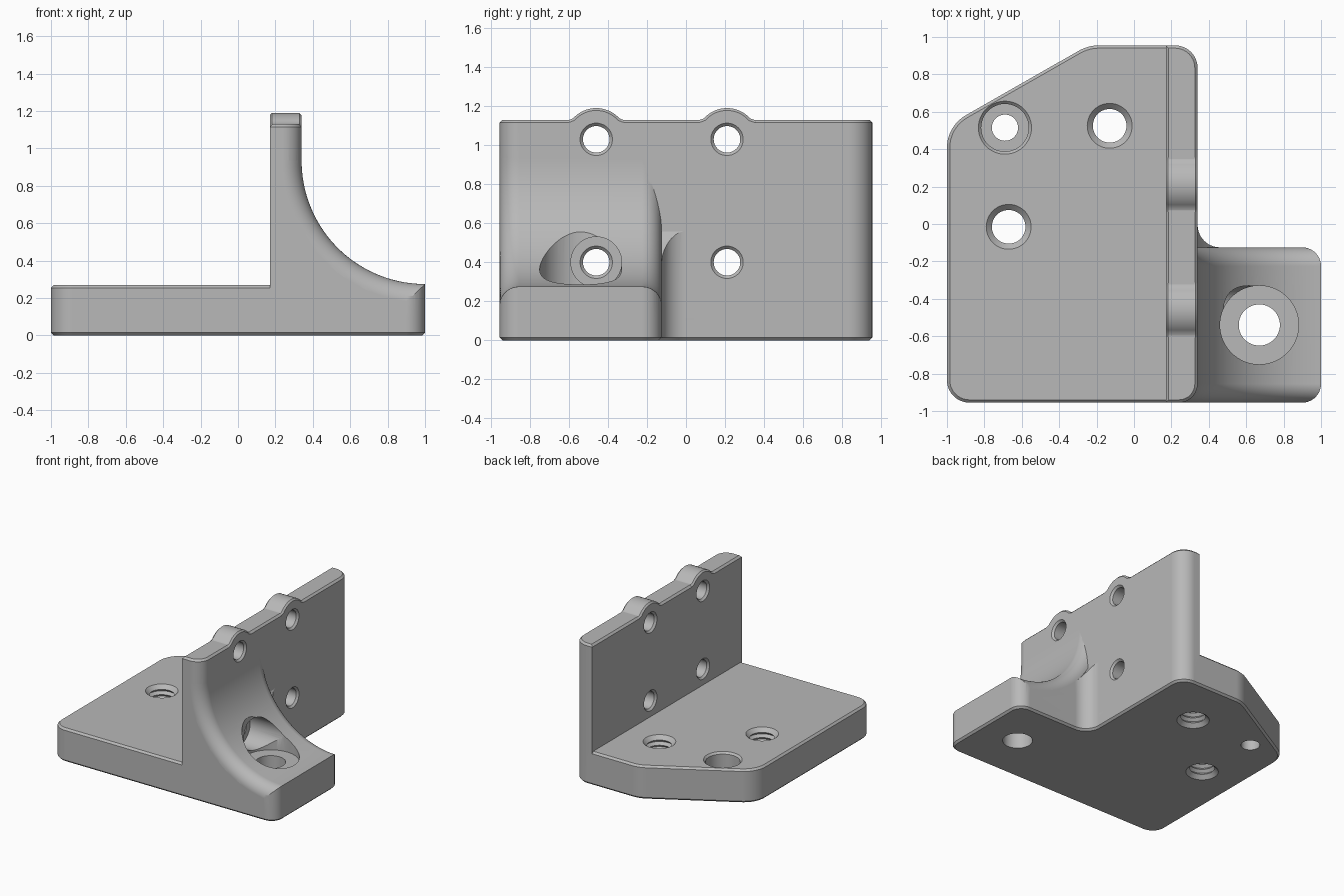
import bpy, bmesh, math
from mathutils import Vector, Matrix

cube = bpy.data.objects.get("Cube")
if cube:
    bpy.data.objects.remove(cube, do_unlink=True)

metal = bpy.data.materials.new("grey metal")
metal.use_nodes = True
grey = (0.48, 0.48, 0.48, 1)
metal.diffuse_color = grey
metal.node_tree.nodes["Principled BSDF"].inputs["Base Color"].default_value = grey

FRONT, BACK, RIB = -0.955, 0.955, -0.125   # y limits of plate and rib
PLATE = 0.27                               # plate thickness
W0, W1 = 0.17, 0.34                        # wall faces in x
ROUND = 0.1                                # rib edge radius
X, Y, Z = Vector((1, 0, 0)), Vector((0, 1, 0)), Vector((0, 0, 1))


def finish(name, bm):
    bmesh.ops.recalc_face_normals(bm, faces=bm.faces)
    mesh = bpy.data.meshes.new(name)
    bm.to_mesh(mesh)
    bm.free()
    mesh.materials.append(metal)
    obj = bpy.data.objects.new(name, mesh)
    bpy.context.collection.objects.link(obj)
    return obj


def rounded(corners, steps=10):
    """Outline from (x, y, radius) corners, each turned into an arc."""
    out = []
    for i, (x, y, r) in enumerate(corners):
        p = Vector((x, y))
        a = (Vector(corners[i - 1][:2]) - p).normalized()
        b = (Vector(corners[(i + 1) % len(corners)][:2]) - p).normalized()
        if r == 0:
            out.append(p)
            continue
        half = a.angle(b) / 2
        centre = p + (a + b).normalized() * r / math.sin(half)
        start = p + a * r / math.tan(half) - centre
        end = p + b * r / math.tan(half) - centre
        sweep = math.atan2(start.cross(end), start.dot(end))
        for k in range(steps + 1):
            out.append(centre + Matrix.Rotation(sweep * k / steps, 2) @ start)
    return out


def prism(name, outline, low, high, place=lambda u, v, w: (u, v, w), chamfer=0.0):
    bm = bmesh.new()
    rims = [[bm.verts.new(place(u, v, w)) for u, v in outline] for w in (low, high)]
    caps = [bm.faces.new(r) for r in rims]
    n = len(outline)
    for i in range(n):
        j = (i + 1) % n
        bm.faces.new((rims[0][i], rims[0][j], rims[1][j], rims[1][i]))
    bmesh.ops.recalc_face_normals(bm, faces=bm.faces)
    if chamfer:
        edges = [e for c in caps for e in c.edges]
        bmesh.ops.bevel(bm, geom=edges, offset=chamfer, segments=1, affect='EDGES')
    return finish(name, bm)


def lathe(name, profile, origin, axis, sides=48):
    """Solid of revolution from (radius, height) points."""
    bm = bmesh.new()
    turn = Z.rotation_difference(axis)
    rings = []
    for r, h in profile:
        ring = []
        for k in range(sides):
            t = math.tau * k / sides
            ring.append(bm.verts.new(Vector(origin) + turn @ Vector((r * math.cos(t), r * math.sin(t), h))))
        rings.append(ring)
    for a, b in zip(rings, rings[1:]):
        for k in range(sides):
            m = (k + 1) % sides
            bm.faces.new((a[k], a[m], b[m], b[k]))
    bm.faces.new(rings[0])
    bm.faces.new(rings[-1])
    return finish(name, bm)


def combine(target, tool, operation):
    mod = target.modifiers.new(operation, 'BOOLEAN')
    mod.operation, mod.object, mod.solver = operation, tool, 'EXACT'
    bpy.context.view_layer.objects.active = target
    bpy.ops.object.modifier_apply(modifier=mod.name)
    bpy.data.objects.remove(tool, do_unlink=True)


# Base plate with the foot on the left side
plate = [(-1, FRONT, 0.12), (1, FRONT, ROUND), (1, RIB, ROUND), (W1, RIB, 0.12),
         (W1, BACK, 0.12), (-0.245, BACK, 0.22), (-1, 0.524, 0.2)]
bracket = prism("bracket", rounded(plate), 0, PLATE, chamfer=0.015)

# Curved rib: a block scooped out by a flared drum
rib_outline = [(0.2, FRONT, 0), (1, FRONT, ROUND), (1, RIB, ROUND), (W1, RIB, 0.12),
               (W1, 0.05, 0), (0.2, 0.05, 0)]
rib = prism("rib", rounded(rib_outline), 0.1, 0.935)
combine(bracket, rib, 'UNION')
arc = 1 - W1
steps = 10
flare = []
for k in range(steps + 1):
    t = math.pi / 2 * k / steps
    flare.append((arc + ROUND * (1 - math.sin(t)), ROUND * (1 - math.cos(t))))
drum = [(arc + ROUND, FRONT - 0.2)] + [(r, FRONT + d) for r, d in flare]
drum += [(r, RIB - d) for r, d in reversed(flare)] + [(arc + ROUND, 0.12)]
combine(bracket, lathe("scoop", drum, (1, 0, 0.935), Y, 144), 'DIFFERENCE')

# Upright wall with two rounded lugs on top
wall_outline = [(W0, FRONT, 0), (W1, FRONT, ROUND), (W1, BACK, 0.12), (W0, BACK, 0)]
wall = prism("wall", rounded(wall_outline), 0.1, 1.13, chamfer=0.015)
for y in (-0.46, 0.21):
    lug = [(y + 0.155, 1.05), (y + 0.155, 1.125), (y + 0.135, 1.131)]
    for k in range(17):
        t = math.radians(42 + 6 * k)
        lug.append((y + 0.16 * math.cos(t), 1.03 + 0.16 * math.sin(t)))
    lug += [(y - 0.135, 1.131), (y - 0.155, 1.125), (y - 0.155, 1.05)]
    combine(wall, prism("lug", lug, W0, W1, lambda u, v, w: (w, u, v), 0.012), 'UNION')
combine(bracket, wall, 'UNION')

# Wall holes, chamfered on both sides; one is spotfaced through the rib
bore = [(0.103, W0 - 0.02), (0.068, W0 + 0.015), (0.068, W1 - 0.015)]
for y in (-0.46, 0.21):
    for z in (0.40, 1.03):
        if y < 0 and z < 1:
            end = [(0.083, W1), (0.13, W1), (0.13, 0.67)]
        else:
            end = [(0.103, W1 + 0.02)]
        combine(bracket, lathe("wall_hole", bore + end, (0, y, z), X), 'DIFFERENCE')

# Foot hole with a wide seat for a bolt head
seat = [(0.11, -0.1), (0.11, 0.255), (0.21, 0.255), (0.21, 1.2)]
combine(bracket, lathe("foot_hole", seat, (0.67, -0.54, 0), Z, 64), 'DIFFERENCE')

# Counterbored plate hole
counterbore = [(0.07, -0.1), (0.07, 0.1), (0.127, 0.1), (0.127, PLATE - 0.015), (0.162, PLATE + 0.02)]
combine(bracket, lathe("counterbored_hole", counterbore, (-0.69, 0.515, 0), Z), 'DIFFERENCE')

# Threaded plate holes
thread = [(0.14, -0.02), (0.09, 0.03)]
for k in range(5):
    z = 0.03 + 0.042 * k
    thread += [(0.11, z + 0.021), (0.09, z + 0.042)]
thread.append((0.14, PLATE + 0.02))
for x, y in ((-0.13, 0.525), (-0.67, -0.015)):
    combine(bracket, lathe("threaded_hole", thread, (x, y, 0), Z), 'DIFFERENCE')

# Smooth curves, crisp edges
bpy.ops.object.select_all(action='DESELECT')
bracket.select_set(True)
bpy.context.view_layer.objects.active = bracket
bpy.ops.object.shade_smooth_by_angle(angle=math.radians(28))
weighted = bracket.modifiers.new("weighted normals", 'WEIGHTED_NORMAL')
weighted.keep_sharp = True
